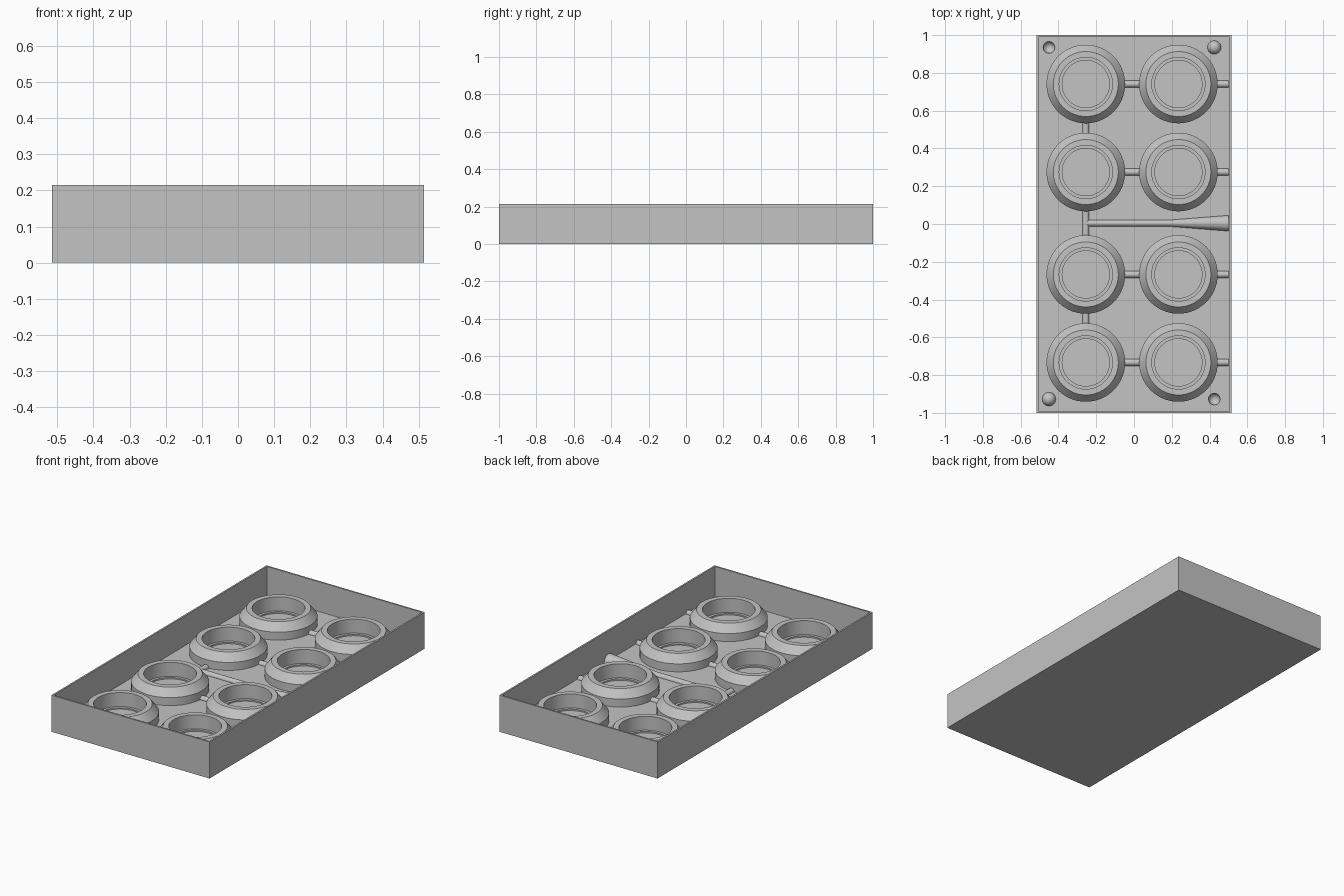
import bpy, bmesh, math
from mathutils import Matrix, Vector

if "Cube" in bpy.data.objects:
    bpy.data.objects.remove(bpy.data.objects["Cube"], do_unlink=True)

FLOOR = 0.04
HEIGHT = 0.215
WALL = 0.014
Y_MID = 0.004

grey = bpy.data.materials.new("plain grey")
grey.use_nodes = True
grey.diffuse_color = (0.55, 0.55, 0.55, 1)
grey.node_tree.nodes["Principled BSDF"].inputs["Base Color"].default_value = (0.55, 0.55, 0.55, 1)


def finish(name, bm, location=(0, 0, 0), smooth=True):
    bmesh.ops.recalc_face_normals(bm, faces=bm.faces[:])
    mesh = bpy.data.meshes.new(name)
    bm.to_mesh(mesh)
    bm.free()
    mesh.materials.append(grey)
    obj = bpy.data.objects.new(name, mesh)
    obj.location = location
    bpy.context.collection.objects.link(obj)
    bpy.ops.object.select_all(action='DESELECT')
    obj.select_set(True)
    bpy.context.view_layer.objects.active = obj
    if smooth:
        bpy.ops.object.shade_smooth_by_angle(angle=math.radians(30))
    return obj


def lathe(name, profile, location, steps=64):
    """Spin a (radius, height) profile around the vertical axis."""
    bm = bmesh.new()
    verts = [bm.verts.new((r, 0, z)) for r, z in profile]
    edges = [bm.edges.new(pair) for pair in zip(verts, verts[1:])]
    bmesh.ops.spin(bm, geom=verts + edges, axis=(0, 0, 1), cent=(0, 0, 0),
                   angle=math.tau, steps=steps)
    bmesh.ops.remove_doubles(bm, verts=bm.verts[:], dist=0.0001)
    return finish(name, bm, location)


def runner(name, start, end, r0=0.018, r1=0.018):
    """Half-round channel rib lying on the tray floor."""
    a, b = Vector((*start, 0)), Vector((*end, 0))
    axis = b - a
    bm = bmesh.new()
    bmesh.ops.create_cone(bm, cap_ends=True, segments=32, radius1=r0, radius2=r1,
                          depth=axis.length)
    bmesh.ops.rotate(bm, verts=bm.verts[:], cent=(0, 0, 0),
                     matrix=axis.to_track_quat('Z', 'Y').to_matrix())
    bmesh.ops.bisect_plane(bm, geom=bm.verts[:] + bm.edges[:] + bm.faces[:],
                           plane_co=(0, 0, -0.004), plane_no=(0, 0, 1), clear_inner=True)
    mid = (a + b) / 2
    return finish(name, bm, (mid.x, mid.y, FLOOR))


def ball(name, radius, location):
    bm = bmesh.new()
    bmesh.ops.create_uvsphere(bm, u_segments=32, v_segments=16, radius=radius)
    return finish(name, bm, location)


# Open tray: box with an inset top pushed down to the floor
bm = bmesh.new()
bmesh.ops.create_cube(bm, size=1, matrix=Matrix.Translation((0, 0, HEIGHT / 2))
                      @ Matrix.Diagonal((1.03, 2, HEIGHT, 1)))
top = max(bm.faces, key=lambda f: f.calc_center_median().z)
bmesh.ops.inset_region(bm, faces=[top], thickness=WALL)
pit = bmesh.ops.extrude_discrete_faces(bm, faces=[top])["faces"][0]
bmesh.ops.translate(bm, verts=pit.verts[:], vec=(0, 0, FLOOR - HEIGHT))
tray = finish("tray", bm, smooth=False)

# Registration keys: two domes and two matching dimples on opposite corners
ball("key_dome_back", 0.036, (0.425, 0.931 + Y_MID, FLOOR))
ball("key_dome_front", 0.036, (-0.45, -0.931 + Y_MID, FLOOR))
for x, y in ((-0.45, 0.931), (0.425, -0.931)):
    cutter = ball("dimple_cutter", 0.031, (x, y + Y_MID, FLOOR))
    cutter.hide_render = True
    mod = tray.modifiers.new("dimple", 'BOOLEAN')
    mod.operation = 'DIFFERENCE'
    mod.solver = 'EXACT'
    mod.object = cutter
    bpy.context.view_layer.objects.active = tray
    bpy.ops.object.modifier_apply(modifier=mod.name)
    bpy.data.objects.remove(cutter, do_unlink=True)

# Eight chamfered cups with a small step around the bottom
LEFT_X, RIGHT_X, CUP_R = -0.255, 0.235, 0.208
cup = [(CUP_R, FLOOR - 0.005), (CUP_R, 0.087), (0.172, 0.132), (0.141, 0.132),
       (0.141, 0.05), (0.125, 0.05), (0.125, 0.042), (0, 0.042)]
rows = [Y_MID + y for y in (-0.737, -0.271, 0.271, 0.737)]
wall_x = 0.515 - WALL
for i, y in enumerate(rows, 1):
    lathe(f"outer_cup_{i}", cup, (LEFT_X, y, 0))
    lathe(f"inner_cup_{i}", cup, (RIGHT_X, y, 0))
    # Cross channels between cups and out to the wall
    runner(f"cross_runner_{i}", (LEFT_X + CUP_R - 0.01, y), (RIGHT_X - CUP_R + 0.01, y))
    runner(f"wall_runner_{i}", (RIGHT_X + CUP_R - 0.01, y), (wall_x, y))

# Lengthwise channels linking the rows
for i, (y0, y1) in enumerate(zip(rows, rows[1:]), 1):
    runner(f"long_runner_{i}", (LEFT_X, y0 + CUP_R - 0.01), (LEFT_X, y1 - CUP_R + 0.01))

# Main feed channel widening to a funnel at the wall
runner("feed_channel", (LEFT_X, Y_MID), (0.2, Y_MID))
runner("feed_funnel", (0.2, Y_MID), (wall_x, Y_MID), 0.018, 0.042)
